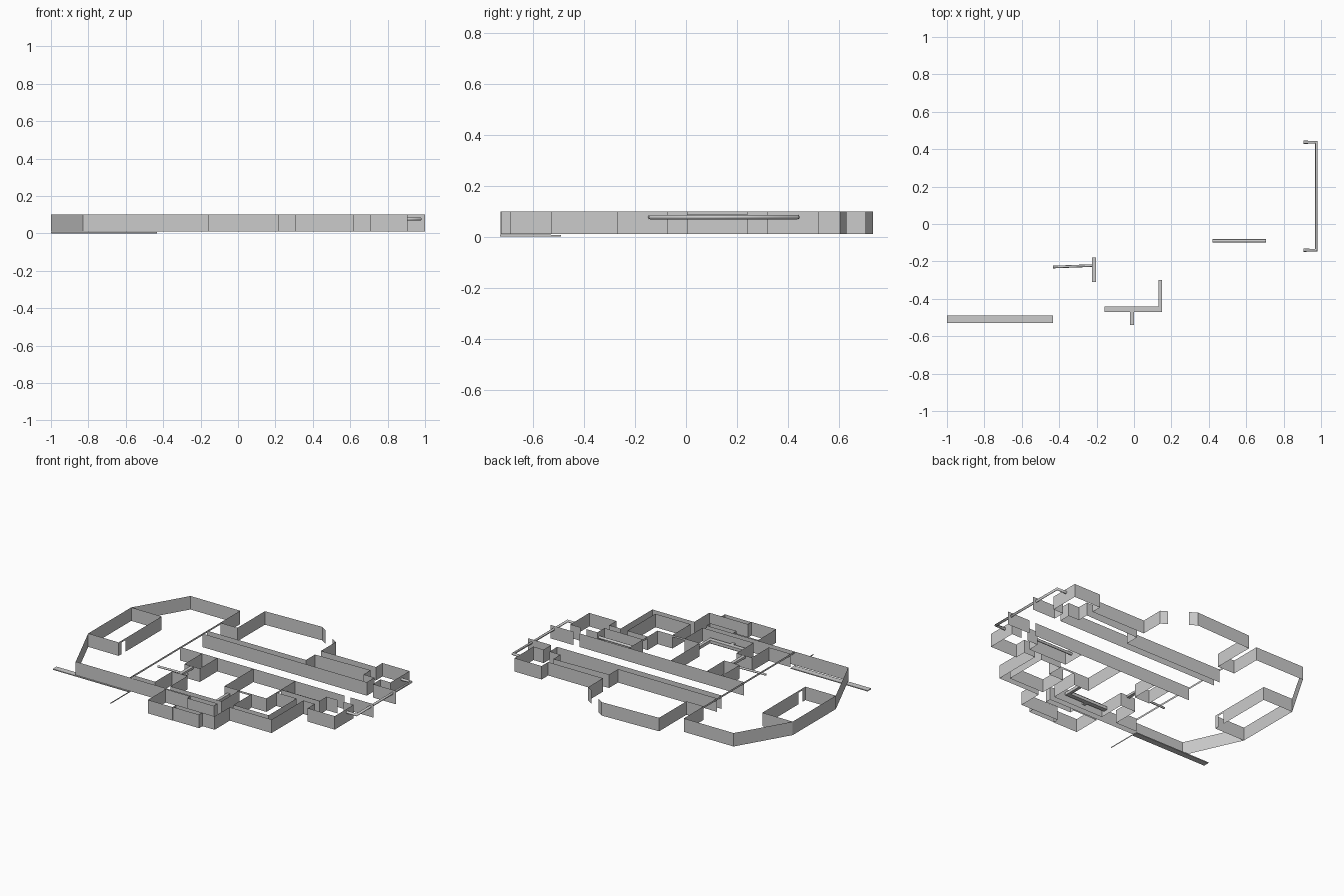
import bpy, bmesh
from mathutils import Vector

if "Cube" in bpy.data.objects:
    bpy.data.objects.remove(bpy.data.objects["Cube"])

BOTTOM, TOP = 0.01, 0.10


def wall(name, pts, z0=BOTTOM, z1=TOP):
    """Thin upright sheet following a floor-plan path."""
    bm = bmesh.new()
    low = [bm.verts.new((x, y, z0)) for x, y in pts]
    high = [bm.verts.new((x, y, z1)) for x, y in pts]
    for i in range(len(pts) - 1):
        bm.faces.new((low[i], low[i + 1], high[i + 1], high[i]))
    me = bpy.data.meshes.new(name)
    bm.to_mesh(me)
    bm.free()
    ob = bpy.data.objects.new(name, me)
    bpy.context.collection.objects.link(ob)
    return ob


def lintel(name, a, b):
    return wall(name, [a, b], 0.087, TOP)


def box(name, x0, x1, y0, y1, z0, z1):
    bpy.ops.mesh.primitive_cube_add(size=1, location=((x0 + x1) / 2, (y0 + y1) / 2, (z0 + z1) / 2))
    ob = bpy.context.object
    ob.name = name
    ob.scale = (x1 - x0, y1 - y0, z1 - z0)


def pipe(name, pts, r=0.009):
    """Open round duct swept along a path."""
    cu = bpy.data.curves.new(name, 'CURVE')
    cu.dimensions = '3D'
    cu.bevel_depth = r
    cu.bevel_resolution = 2
    sp = cu.splines.new('POLY')
    sp.points.add(len(pts) - 1)
    for p, q in zip(sp.points, pts):
        p.co = (*q, 1)
    ob = bpy.data.objects.new(name, cu)
    bpy.context.collection.objects.link(ob)


# large angled hall on the left, with its inner office
wall("hall_back", [(-1, .30), (-.8, .64), (-.432, .64), (-.432, .43)])
wall("hall_front", [(-1, -.155), (-.83, -.53), (-.155, -.53)])
wall("office_wall", [(-.775, -.08), (-.775, .30), (-1, .30), (-1, -.155), (-.775, -.155), (-.775, -.125)])
lintel("office_lintel", (-.775, -.08), (-.775, -.125))
lintel("hall_lintel", (-.432, .43), (-.432, -.53))

# upper rooms and the passages behind the corridor
wall("upper_room", [(-.432, .43), (-.305, .43), (-.305, .72), (.11, .735), (.155, .705)])
wall("upper_passage_outer", [(.26, .63), (.30, .605), (.30, .45), (.705, .45), (.705, .52),
                             (.905, .52), (.905, .32), (.83, .32), (.83, .24), (1, .24)])
wall("upper_passage_inner", [(-.432, .29), (.30, .29), (.30, .385), (.705, .395),
                             (.705, .32), (.785, .32), (.785, .24)])

# main corridor
wall("corridor_back", [(-.432, .24), (.785, .24)])
wall("corridor_front", [(-.432, .005), (.785, .005)])
wall("corridor_front_end", [(.83, .005), (1, .005)])

# front rooms
wall("side_room_back", [(-.27, .005), (-.27, -.18), (-.157, -.18), (-.157, .005)])
wall("side_room_front", [(-.432, -.49), (-.27, -.49), (-.27, -.31), (-.157, -.31),
                         (-.157, -.49), (.22, -.49), (.22, -.30), (.11, -.30), (.11, .005)])
wall("middle_room_right", [(.42, .005), (.42, -.145), (.705, -.145), (.705, -.07), (.785, -.07)])
wall("middle_room_front", [(.31, -.30), (.42, -.30), (.42, -.195)])
lintel("middle_room_lintel", (.22, -.30), (.31, -.30))
lintel("middle_door_lintel", (.42, -.145), (.42, -.195))
wall("right_room", [(.83, -.07), (.905, -.07), (.905, -.27), (.705, -.27), (.705, -.195), (.62, -.195),
                    (.62, -.53), (.31, -.53), (.31, -.69), (.025, -.69), (.025, -.728),
                    (-.157, -.728), (-.157, -.54), (.025, -.54), (.025, -.57), (.22, -.57),
                    (.22, -.53), (-.157, -.53)])
wall("front_alcove", [(.025, -.725), (.22, -.725), (.22, -.69)])
wall("inner_passage", [(.31, -.30), (.31, -.49), (.57, -.49), (.57, -.195), (.42, -.195)])

# ducts between rooms
pipe("right_duct", [(.905, .437, .077), (.975, .437, .077), (.975, -.14, .077), (.905, -.14, .077)])
pipe("passage_duct", [(.42, -.09, .06), (.705, -.09, .06)])
pipe("side_duct", [(-.432, -.23, .06), (-.215, -.222, .06)], .007)
box("side_room_beam", -.225, -.203, -.31, -.18, .085, .1)
box("middle_duct", -.157, .15, -.47, -.44, .04, .06)
box("middle_duct_branch", .13, .15, -.44, -.30, .04, .06)
box("front_duct", -.022, .0, -.54, -.47, .04, .06)

# ground strips
wall("ground_edge", [(-.432, -.73), (-.432, -.53)], 0, .008)
box("ground_strip", -1, -.432, -.53, -.49, 0, .006)
